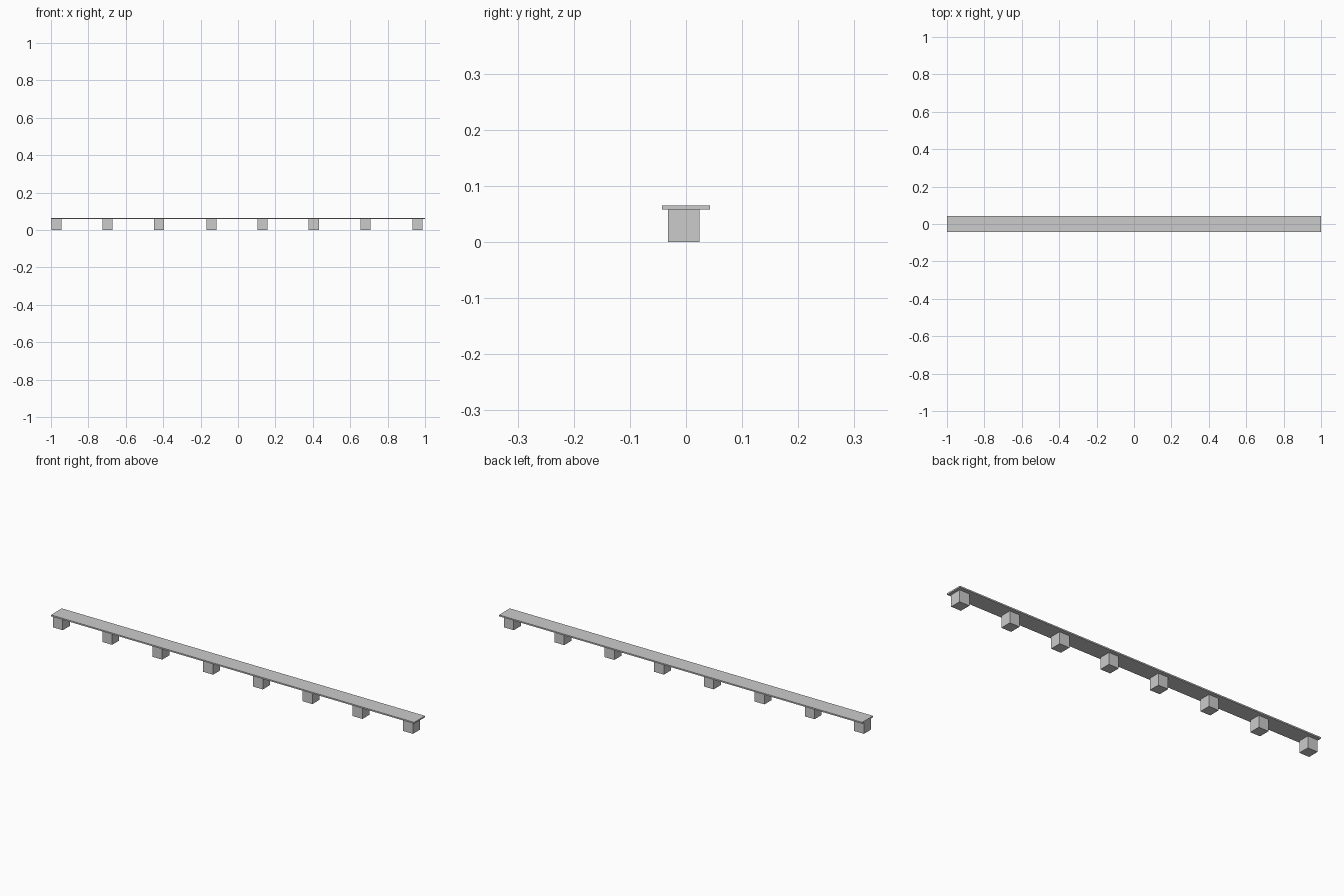
import bpy

if "Cube" in bpy.data.objects:
    bpy.data.objects.remove(bpy.data.objects["Cube"])


def box(name, x0, x1, y0, y1, z0, z1):
    bpy.ops.mesh.primitive_cube_add(size=1)
    ob = bpy.context.object
    ob.name = name
    ob.data.name = name
    for v in ob.data.vertices:
        v.co = (x1 if v.co.x > 0 else x0,
                y1 if v.co.y > 0 else y0,
                z1 if v.co.z > 0 else z0)
    return ob


DECK_BOTTOM, DECK_TOP = 0.058, 0.065
HALF_WIDTH = 0.0425

# Square support blocks, set slightly toward the front
post_centres = [-0.970, -0.698, -0.422, -0.142, 0.132, 0.405, 0.681, 0.959]
for i, x in enumerate(post_centres):
    box(f"support_block_{i + 1}", x - 0.027, x + 0.027,
        -0.032, 0.024, 0.0, DECK_BOTTOM)

# Deck planks laid end to end, meeting over the inner supports
joints = [-1.0, -0.695, -0.420, -0.146, 0.131, 0.405, 0.688, 1.0]
for i, (a, b) in enumerate(zip(joints, joints[1:])):
    box(f"deck_plank_{i + 1}", a, b,
        -HALF_WIDTH, HALF_WIDTH, DECK_BOTTOM, DECK_TOP)
